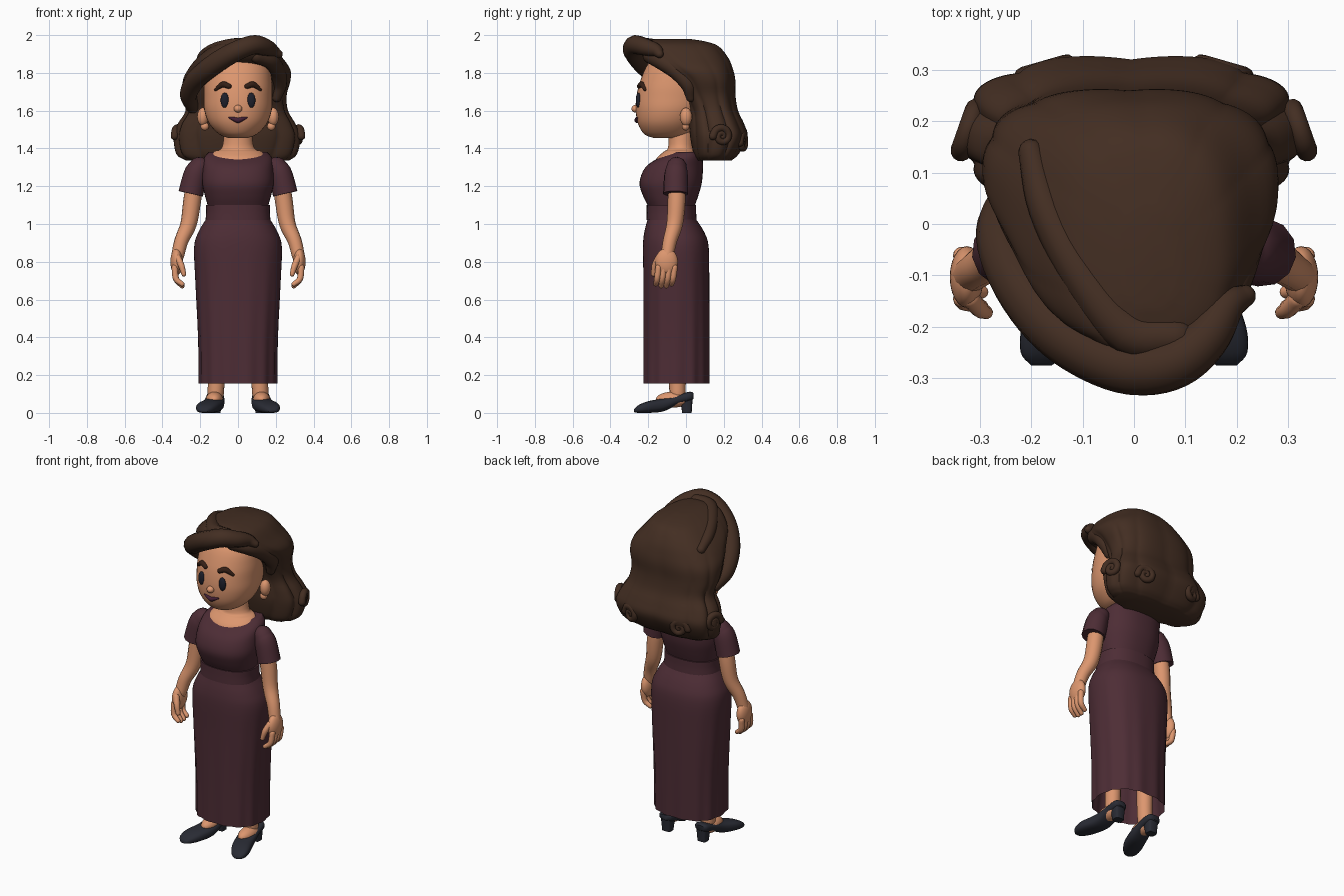
import bpy, bmesh, math
from mathutils import Vector

cube = bpy.data.objects.get("Cube")
if cube:
    bpy.data.objects.remove(cube, do_unlink=True)


def material(name, *rgb):
    mat = bpy.data.materials.new(name)
    mat.use_nodes = True
    mat.diffuse_color = (*rgb, 1)
    mat.node_tree.nodes["Principled BSDF"].inputs["Base Color"].default_value = (*rgb, 1)
    return mat


hair_brown = material("hair brown", .056, .027, .016)
skin = material("skin", .72, .307, .158)
plum = material("plum cloth", .075, .026, .036)
shoe_black = material("shoe black", .022, .024, .034)
eye_black = material("eye black", .013, .014, .024)
brow_brown = material("brow brown", .035, .014, .008)
lip_plum = material("lip plum", .055, .014, .035)


def smooth(obj, mat, angle=50):
    obj.data.materials.clear()
    obj.data.materials.append(mat)
    bpy.ops.object.select_all(action='DESELECT')
    obj.select_set(True)
    bpy.context.view_layer.objects.active = obj
    bpy.ops.object.shade_smooth_by_angle(angle=math.radians(angle))
    return obj


def spline(rows, steps):
    """Catmull-Rom interpolation through rows of numbers."""
    rows = [Vector(r) for r in rows]
    padded = [rows[0] * 2 - rows[1]] + rows + [rows[-1] * 2 - rows[-2]]
    result = []
    for a, b, c, d in zip(padded, padded[1:], padded[2:], padded[3:]):
        for i in range(steps):
            t = i / steps
            result.append(b + (c - a) * (t / 2) + (a * 2 - b * 5 + c * 4 - d) * (t * t / 2)
                          + (b * 3 - a - c * 3 + d) * (t ** 3 / 2))
    return result + [rows[-1]]


def loft(name, mat, rows, power=1, sides=40, steps=4, ripple=None, place=None, inner=None):
    """Skin closed sections; each row is position, low/high of a, low/high of b."""
    place = place or (lambda u, a, b: (a, b, u))
    bm = bmesh.new()
    rings = []
    sections = spline(rows, steps)
    if inner:
        sections.insert(0, Vector(inner))
    for u, a0, a1, b0, b1 in sections:
        ring = []
        for i in range(sides):
            t = math.tau * i / sides
            c, s = math.cos(t), math.sin(t)
            k = 1 + (ripple(t, u) if ripple else 0)
            a = (a0 + a1) / 2 + (a1 - a0) / 2 * k * math.copysign(abs(c) ** power, c)
            b = (b0 + b1) / 2 + (b1 - b0) / 2 * k * math.copysign(abs(s) ** power, s)
            ring.append(bm.verts.new(place(u, a, b)))
        rings.append(ring)
    for low, high in zip(rings, rings[1:]):
        for i in range(sides):
            j = (i + 1) % sides
            bm.faces.new((low[i], low[j], high[j], high[i]))
    bm.faces.new(rings[0])
    bm.faces.new(rings[-1])
    bmesh.ops.recalc_face_normals(bm, faces=bm.faces)
    mesh = bpy.data.meshes.new(name)
    bm.to_mesh(mesh)
    bm.free()
    obj = bpy.data.objects.new(name, mesh)
    bpy.context.collection.objects.link(obj)
    return smooth(obj, mat)


def body(name, mat, rows, **options):
    """Symmetric loft; each row is height, half width, front y, back y."""
    return loft(name, mat, [(z, -w, w, f, b) for z, w, f, b in rows], **options)


def sweep(name, mat, points, side=1, steps=5, round_end=True):
    """Round tube through points of x, y, z, radius with domed ends."""
    path = spline([(side * x, y, z, r) for x, y, z, r in points], steps)

    def dome(end, nxt):
        out = (end.xyz - nxt.xyz).normalized()
        return [Vector((*(end.xyz + out * end.w * math.sin(t)), end.w * math.cos(t)))
                for t in (.4, .8, 1.2, 1.5)]
    start = dome(path[0], path[1])[::-1]
    finish = dome(path[-1], path[-2]) if round_end else []
    path = start + path + finish
    curve = bpy.data.curves.new(name, 'CURVE')
    curve.dimensions = '3D'
    curve.bevel_depth = 1
    curve.bevel_resolution = 4
    curve.use_fill_caps = True
    line = curve.splines.new('POLY')
    line.points.add(len(path) - 1)
    for point, p in zip(line.points, path):
        point.co = (*p.xyz, 1)
        point.radius = p.w
    obj = bpy.data.objects.new(name, curve)
    bpy.context.collection.objects.link(obj)
    bpy.ops.object.select_all(action='DESELECT')
    obj.select_set(True)
    bpy.context.view_layer.objects.active = obj
    bpy.ops.object.convert(target='MESH')
    return smooth(bpy.context.object, mat)


def ball(name, mat, location, scale):
    bpy.ops.mesh.primitive_uv_sphere_add(segments=24, ring_count=16, location=location)
    obj = bpy.context.object
    obj.name = name
    obj.scale = scale
    return smooth(obj, mat)


# Dress: pleated skirt with a hollow hem, belt and bodice
body("skirt", plum, [(.155, .205, -.225, .125), (.4, .209, -.225, .125), (.7, .225, -.226, .124),
                     (.88, .232, -.228, .12), (.96, .208, -.22, .095), (1.03, .167, -.202, .05)],
     power=.85, sides=80, inner=(.4, -.19, .19, -.2, .1),
     ripple=lambda t, z: .025 * math.cos(14 * t) * max(0, .9 - z))
body("belt", plum, [(1.02, .172, -.209, .056), (1.06, .169, -.208, .054), (1.1, .17, -.208, .054)], power=.85)
body("bodice", plum, [(1.09, .158, -.198, .044), (1.15, .175, -.228, .065), (1.22, .19, -.246, .084),
                      (1.3, .186, -.215, .09), (1.35, .18, -.145, .087), (1.38, .155, -.08, .078)], power=.85)
body("neck", skin, [(1.32, .12, -.17, .03), (1.355, .145, -.15, .04), (1.385, .125, -.115, .05),
                    (1.405, .085, -.095, .042), (1.5, .072, -.09, .04)])

# Head and face
head = body("head", skin, [(1.455, .05, -.17, -.02), (1.475, .1, -.22, .02), (1.53, .152, -.254, .06),
                           (1.6, .178, -.266, .1), (1.67, .182, -.263, .12), (1.75, .18, -.245, .12),
                           (1.85, .16, -.2, .11), (1.91, .07, -.12, .05)], power=.94)
bpy.context.view_layer.update()


def on_face(x, z):
    """Depth of the face surface at a front position."""
    return head.ray_cast((x, -1, z), (0, 1, 0))[1].y


def face_stroke(name, mat, points, side=1):
    sweep(name, mat, [(x, on_face(x, z), z, r) for x, z, r in points], side)


ball("nose", skin, (0, on_face(0, 1.61), 1.61), (.022, .022, .02))
face_stroke("mouth", lip_plum, [(-.045, 1.563, .005), (-.025, 1.557, .01), (0, 1.549, .014),
                                (.025, 1.557, .01), (.045, 1.563, .005)])

# Paired parts
for side, label in ((1, "left"), (-1, "right")):
    ball(label + "_eye", eye_black, (side * .07, on_face(.07, 1.655), 1.655), (.022, .014, .04))
    face_stroke(label + "_brow", brow_brown, [(.048, 1.729, .014), (.08, 1.738, .016), (.117, 1.712, .009)], side)
    ball(label + "_ear", skin, (side * .186, .0, 1.568), (.03, .032, .048))
    ball(label + "_earlobe", skin, (side * .176, -.002, 1.517), (.022, .02, .022))

    # Arm and hand
    sweep(label + "_sleeve", plum, [(.205, -.05, 1.3, .055), (.226, -.053, 1.26, .063),
                                    (.25, -.055, 1.16, .067)], side, round_end=False)
    sweep(label + "_arm", skin, [(.225, -.05, 1.25, .045), (.243, -.05, 1.12, .047), (.262, -.06, 1.0, .043),
                                 (.3, -.085, .91, .037), (.32, -.1, .83, .034)], side)
    ball(label + "_palm", skin, (side * .325, -.103, .8), (.033, .06, .072))
    for i in range(4):
        y = -.145 + i * .028
        drop = .01 * abs(i - 1.5)
        sweep(label + "_finger", skin, [(.335, y, .77, .017), (.328, y - .008, .71, .016),
                                        (.296, y - .015, .667 + drop, .013)], side)
    sweep(label + "_thumb", skin, [(.318, -.145, .82, .018), (.3, -.165, .78, .017), (.287, -.172, .735, .013)], side)

    # Leg, foot and heeled shoe
    sweep(label + "_leg", skin, [(.115, -.04, .5, .05), (.115, -.045, .2, .045), (.118, -.045, .1, .043)], side)
    ball(label + "_foot", skin, (side * .125, -.07, .07), (.046, .09, .042))
    loft(label + "_shoe", shoe_black,
         [(.04, .095, .15, .075, .105), (.02, .078, .165, .062, .112), (-.04, .072, .172, .045, .097),
          (-.12, .075, .19, .008, .077), (-.2, .1, .218, 0, .062), (-.25, .13, .22, 0, .042),
          (-.275, .16, .2, .004, .02)],
         power=.75, sides=24, place=lambda u, a, b: (side * a, u, b))
    loft(label + "_heel", shoe_black, [(0, .092, .148, -.02, .03), (.09, .085, .157, -.035, .036)],
         power=.5, sides=16, place=lambda u, a, b: (side * a, b, u))

    # Rolled curls around the hair ends
    for cx, cy, cz, turn in ((.32, .19, 1.465, 1.25), (.165, .3, 1.43, .3)):
        points = []
        for i in range(15):
            t = i * .72
            r = .05 * (1 - i / 16)
            points.append((cx + r * math.cos(t) * math.cos(turn), cy - r * math.cos(t) * math.sin(turn),
                           cz + r * math.sin(t), .021 - i * .0005))
        sweep(label + "_curl", hair_brown, points, side, steps=3)


# Hair mass with wavy locks, fuller at the ends
def locks(t, z):
    depth = .015 + .055 * max(0, min(1, (1.85 - z) * 3))
    return depth * (abs(math.cos(5 * t + .5 * math.sin(9 * z) * math.sin(2 * t))) ** .7 - .8)


loft("hair", hair_brown,
     [(1.335, -.27, .265, .06, .24), (1.37, -.322, .308, .04, .28), (1.46, -.335, .325, .02, .328),
      (1.53, -.315, .3, .015, .31), (1.6, -.275, .262, .01, .278), (1.68, -.29, .255, -.025, .264),
      (1.76, -.29, .276, -.07, .263), (1.82, -.262, .275, -.14, .25), (1.88, -.215, .235, -.225, .225),
      (1.94, -.14, .19, -.25, .175), (1.965, -.08, .145, -.22, .11), (1.98, -.02, .08, -.16, .02)],
     power=.8, sides=120, ripple=locks)

# Swept fringe roll and the locks laid over the crown
sweep("fringe_roll", hair_brown, [(.215, -.14, 1.9, .022), (.18, -.16, 1.92, .036), (.14, -.22, 1.938, .047),
                                  (.08, -.268, 1.948, .052), (0, -.28, 1.92, .054), (-.09, -.245, 1.87, .056),
                                  (-.17, -.185, 1.812, .055), (-.235, -.095, 1.75, .052),
                                  (-.262, -.01, 1.68, .045), (-.24, .06, 1.62, .035)])
sweep("crown_lock", hair_brown, [(-.2, .14, 1.86, .025), (-.17, .03, 1.895, .035), (-.1, -.1, 1.925, .042),
                                 (-.01, -.21, 1.94, .045), (.08, -.22, 1.945, .04)])
sweep("side_lock", hair_brown, [(.1, -.19, 1.89, .04), (.17, -.135, 1.865, .045), (.205, -.05, 1.81, .045),
                                (.22, .01, 1.74, .04), (.205, .025, 1.67, .025)])
